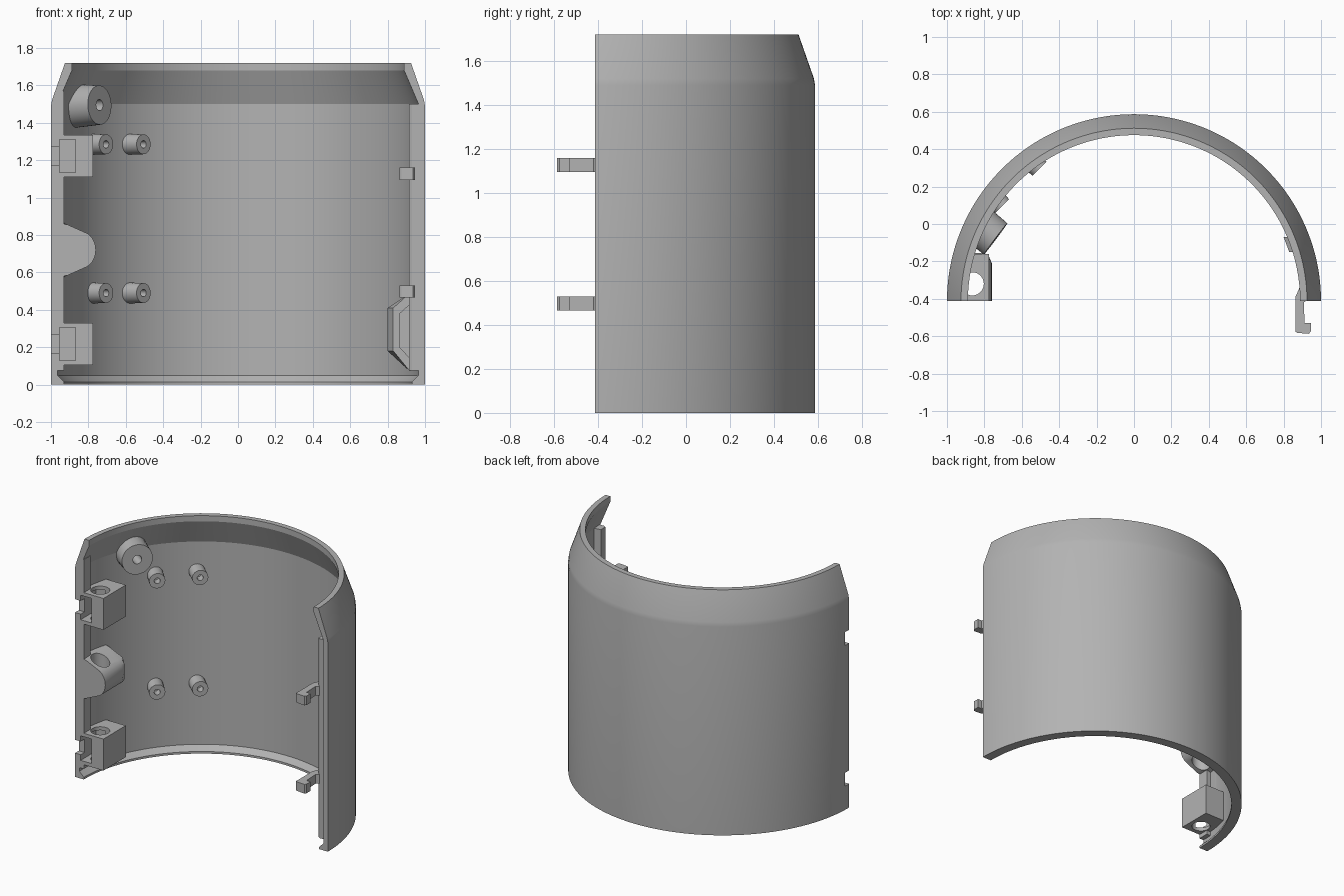
import bpy, bmesh
from math import sin, cos, pi, radians, hypot
from mathutils import Vector

cube = bpy.data.objects.get("Cube")
if cube:
    bpy.data.objects.remove(cube)

grey = bpy.data.materials.new("plain_grey")
grey.use_nodes = True
COLOUR = (0.45, 0.45, 0.45, 1)
grey.diffuse_color = COLOUR
grey.node_tree.nodes["Principled BSDF"].inputs["Base Color"].default_value = COLOUR

AXIS_Y = -0.413   # centre of the half cylinder, also its open front plane
HEIGHT = 1.72


def loft(name, rings):
    """Skin closed rings of points and cap both ends."""
    bm = bmesh.new()
    rows = [[bm.verts.new(p) for p in ring] for ring in rings]
    n = len(rows[0])
    for a, b in zip(rows, rows[1:]):
        for i in range(n):
            j = (i + 1) % n
            bm.faces.new((a[i], a[j], b[j], b[i]))
    bm.faces.new(rows[0])
    bm.faces.new(rows[-1])
    bmesh.ops.recalc_face_normals(bm, faces=bm.faces)
    mesh = bpy.data.meshes.new(name)
    bm.to_mesh(mesh)
    bm.free()
    mesh.materials.append(grey)
    obj = bpy.data.objects.new(name, mesh)
    bpy.context.collection.objects.link(obj)
    return obj


def plan_prism(name, outline, z0, z1):
    return loft(name, [[(x, y, z) for x, y in outline] for z in (z0, z1)])


def box(name, x0, x1, y0, y1, z0, z1):
    return plan_prism(name, [(x0, y0), (x1, y0), (x1, y1), (x0, y1)], z0, z1)


def turned(name, origin, direction, profile, sides=40):
    """Turn (radius, distance) pairs around an axis."""
    d = Vector(direction).normalized()
    u = d.orthogonal().normalized()
    v = d.cross(u)
    angles = [2 * pi * i / sides for i in range(sides)]
    return loft(name, [[Vector(origin) + d * t + (u * cos(a) + v * sin(a)) * r
                        for a in angles] for r, t in profile])


def tuck(obj):
    """Keep the root of a part inside the thickness of the shell wall."""
    for vert in obj.data.vertices:
        x, y, z = vert.co
        limit = 0.975 - 0.36 * max(0, z - 1.5)
        k = min(1, limit / max(0.01, hypot(x, y - AXIS_Y)))
        vert.co = (x * k, AXIS_Y + (y - AXIS_Y) * k, z)


def cut(obj, cutters):
    for c in cutters:
        mod = obj.modifiers.new("cut", 'BOOLEAN')
        mod.operation = 'DIFFERENCE'
        mod.solver = 'EXACT'
        mod.object = c
    bpy.context.view_layer.update()
    graph = bpy.context.evaluated_depsgraph_get()
    mesh = bpy.data.meshes.new_from_object(obj.evaluated_get(graph))
    obj.modifiers.clear()
    obj.data = mesh


# Thin half-round shell with a tapered rim and a sloped lip at the foot
section = [(1, 0), (1, 1.49), (0.995, 1.52), (0.925, HEIGHT), (0.888, HEIGHT),
           (0.888, 1.68), (0.965, 1.5), (0.965, 0.05), (0.93, 0.015), (0.93, 0)]
STEPS = 96
shell = loft("shell", [[(r * cos(pi * i / STEPS), AXIS_Y + r * sin(pi * i / STEPS), z)
                        for r, z in section] for i in range(STEPS + 1)])

# Thickened flanges behind both open edges
right_flange = box("right_flange", -0.97, -0.93, AXIS_Y, -0.335, 0.075, 1.57)
plan_prism("left_flange", [(0.97, -0.405), (0.93, -0.405), (0.915, -0.395),
                           (0.915, -0.345), (0.97, -0.335)], 0.075, 1.5)

# Square latch blocks on the right edge
cutters = []
blocks = []
outline = [(-0.98, AXIS_Y), (-0.775, AXIS_Y), (-0.775, -0.16), (-0.945, -0.16)]
for label, z in (("lower", 0.105), ("upper", 1.11)):
    blocks.append(plan_prism(label + "_latch_block", outline, z, z + 0.225))
    cutters.append(box("pocket_cutter", -0.955, -0.87, -0.5, -0.24, z + 0.025, z + 0.2))
    cutters.append(box("notch_cutter", -1.1, -0.95, -0.5, -0.37, z + 0.065, z + 0.16))

# Rounded lug between the blocks
tip = [(-0.845 + 0.085 * cos(a), 0.72 + 0.1 * sin(a))
       for a in (radians(-62 + 12.4 * k) for k in range(11))]
tongue = [(-0.975, 0.57), (-0.91, 0.585)] + tip + [(-0.91, 0.855), (-0.975, 0.87)]
lug = loft("rounded_lug", [[(min(x, reach), y, z) for x, z in tongue] for y, reach in
                           ((AXIS_Y, -0.76), (-0.21, -0.76), (-0.175, -0.775), (-0.155, -0.8))])
tuck(lug)

# Vertical pin bore through the blocks and the lug
bore = turned("bore_cutter", (-0.865, -0.32, 0.09), (0, 0, 1), [(0.062, 0), (0.062, 1.3)])
cut(lug, [bore])
for block in blocks:
    cut(block, cutters + [bore])
cut(shell, cutters)
cut(right_flange, cutters)
for c in cutters + [bore]:
    bpy.data.objects.remove(c)

# Snap hooks on the left edge
hook = [(0.935, -0.33), (0.885, -0.34), (0.863, -0.39), (0.863, -0.575), (0.873, -0.582),
        (0.935, -0.587), (0.945, -0.575), (0.945, -0.53),
        (0.912, -0.53), (0.908, -0.42), (0.935, -0.4)]
for label, z in (("lower", 0.465), ("upper", 1.095)):
    plan_prism(label + "_snap_hook", hook, z, z + 0.065)

# Small board standoffs, all facing the same way
for row, z in (("lower", 0.49), ("upper", 1.285)):
    for side, x, y in (("outer", -0.705, 0.095), ("inner", -0.505, 0.295)):
        tuck(turned(f"{row}_{side}_standoff", (x, y, z), (-1, 1, 0),
                    [(0.02, 0.06), (0.02, 0), (0.053, 0), (0.056, 0.13)]))

# Large tapered screw boss
tuck(turned("screw_boss", (-0.74, -0.08, 1.495), (-0.8, 0.6, -0.03),
            [(0.03, 0.12), (0.03, 0), (0.105, 0), (0.116, 0.2)]))

# Tapered pad with a recessed face inside the left wall
pad = []
for x, y, low, high, root_low, root_high in ((0.8, -0.07, 0.18, 0.41, 0.07, 0.49),
                                             (0.83, -0.15, 0.18, 0.41, 0.07, 0.49),
                                             (0.865, -0.15, 0.2, 0.38, 0.14, 0.43),
                                             (0.865, -0.13, 0.2, 0.38, 0.14, 0.43)):
    pad.append([(x, y, low), (x, y, high), (0.92, y, root_high), (0.92, y, root_low)])
loft("wall_pad", pad)

# Smooth curved faces, keep edges sharp
for obj in bpy.context.collection.objects:
    if obj.type == 'MESH' and grey.name in obj.data.materials:
        obj.data.shade_smooth()
        obj.data.set_sharp_from_angle(angle=radians(20))
